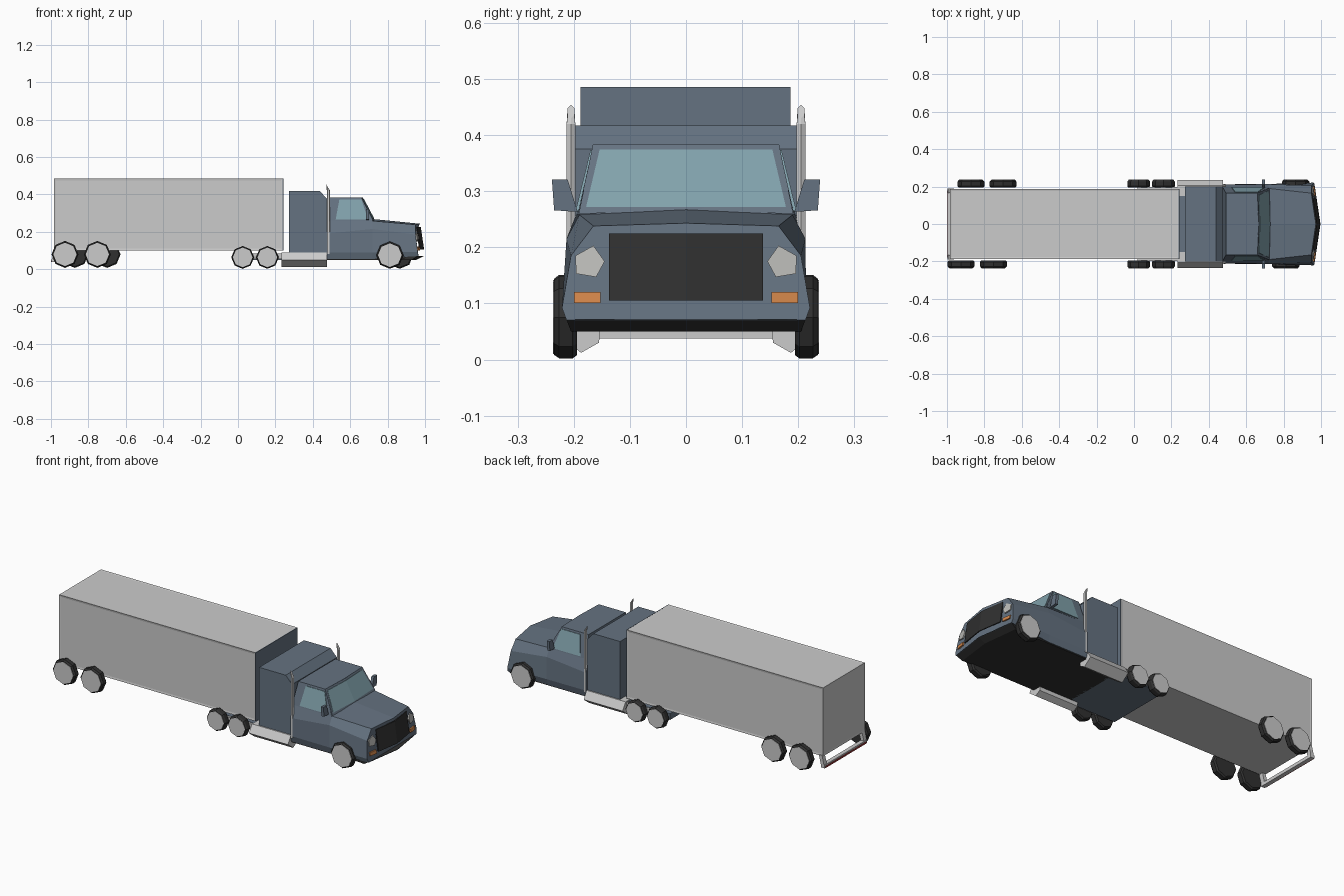
import bpy, bmesh, math
from mathutils import Vector

if "Cube" in bpy.data.objects:
    bpy.data.objects.remove(bpy.data.objects["Cube"])


def material(name, r, g, b):
    m = bpy.data.materials.new(name)
    m.diffuse_color = (r, g, b, 1)
    m.use_nodes = True
    m.node_tree.nodes["Principled BSDF"].inputs["Base Color"].default_value = m.diffuse_color
    return m


BLUE = material("blue_paint", 0.13, 0.17, 0.22)
BLACK = material("black_rubber", 0.03, 0.03, 0.03)
GLASS = material("tinted_glass", 0.22, 0.36, 0.41)
ORANGE = material("amber", 0.65, 0.24, 0.07)
RED = material("red_lamp", 0.35, 0.04, 0.04)
LAMP = material("clear_lamp", 0.5, 0.5, 0.48)


def finish(bm, name, mat=None):
    bmesh.ops.remove_doubles(bm, verts=bm.verts, dist=1e-5)
    bmesh.ops.recalc_face_normals(bm, faces=bm.faces)
    me = bpy.data.meshes.new(name)
    bm.to_mesh(me)
    bm.free()
    ob = bpy.data.objects.new(name, me)
    bpy.context.collection.objects.link(ob)
    if mat:
        me.materials.append(mat)
    return ob


def loft(name, rings, mat=None):
    """Skin closed rings of equal length and cap both ends."""
    bm = bmesh.new()
    vr = [[bm.verts.new(p) for p in r] for r in rings]
    n = len(vr[0])
    for a, b in zip(vr, vr[1:]):
        for i in range(n):
            j = (i + 1) % n
            bm.faces.new((a[i], a[j], b[j], b[i]))
    bm.faces.new(vr[0])
    bm.faces.new(vr[-1])
    return finish(bm, name, mat)


def box(name, x, y, z, mat=None):
    ring = lambda h: [(x[0], y[0], h), (x[1], y[0], h), (x[1], y[1], h), (x[0], y[1], h)]
    return loft(name, [ring(z[0]), ring(z[1])], mat)


def panel(name, pts, offset, mat):
    off = Vector(offset)
    return loft(name, [[Vector(p) - off for p in pts], [Vector(p) + off for p in pts]], mat)


# Trailer with shallow recessed panels and a painted front wall
trailer = box("trailer_box", (-0.985, 0.24), (-0.188, 0.186), (0.10, 0.486))
bm = bmesh.new()
bm.from_mesh(trailer.data)
bmesh.ops.inset_individual(bm, faces=[f for f in bm.faces if f.normal.z > -0.5 and f.normal.x < 0.5],
                           thickness=0.015, depth=-0.002)
bm.to_mesh(trailer.data)
bm.free()
box("trailer_front_wall", (0.238, 0.242), (-0.188, 0.186), (0.10, 0.486), BLUE)

# Rear underride guard
box("rear_guard_bar", (-0.998, -0.975), (-0.19, 0.19), (0.037, 0.055))
box("rear_guard_red_strip", (-1.0, -0.996), (-0.18, 0.18), (0.037, 0.047), RED)
for s in (-1, 1):
    y = sorted((s * 0.165, s * 0.19))
    loft("rear_guard_post", [[(x0, y[0], z), (x0 + 0.02, y[0], z), (x0 + 0.02, y[1], z), (x0, y[1], z)]
                             for x0, z in ((-0.997, 0.045), (-0.982, 0.105))])


# Eight-sided wheels with hub discs
def wheel(name, x, s, z, r):
    def ring(rad, y):
        return [(x + rad * math.sin(i * math.pi / 4), s * y, z + rad * math.cos(i * math.pi / 4))
                for i in range(8)]
    loft(name + "_tyre", [ring(r * 0.9, 0.194), ring(r, 0.202), ring(r, 0.226), ring(r * 0.9, 0.235)], BLACK)
    loft(name + "_hub", [ring(r * 0.87, 0.228), ring(r * 0.87, 0.237)])


for s, xs in ((-1, (-0.925, -0.752)), (1, (-0.872, -0.70))):
    for x in xs:
        wheel("trailer_wheel", x, s, 0.079, 0.072)
for s, x in ((-1, 0.812), (1, 0.864)):
    wheel("steer_wheel", x, s, 0.075, 0.073)
    for xd in (0.025, 0.157):
        wheel("drive_wheel", xd, s, 0.063, 0.061)

# Chassis under the tractor
box("chassis_rear", (-0.03, 0.28), (-0.185, 0.185), (0.05, 0.085), BLUE)
box("underbody", (0.27, 0.93), (-0.2, 0.2), (0.05, 0.06), BLACK)


# Planar, V-shaped nose surface
def nose(y, z, off=0.0):
    return (0.972 + (0.243 - z) / 0.173 * 0.025 - 0.15 * abs(y) + off, y, z)


def sym(half):
    """Half outline from centre bottom to centre top, mirrored into a ring."""
    return half + [(x, -y, z) for x, y, z in half[-2:0:-1]]


# Lower cab and hood lofted from rear to nose
rear = [(0.475, 0, 0.055), (0.475, 0.203, 0.055), (0.475, 0.212, 0.09), (0.475, 0.211, 0.19),
        (0.475, 0.195, 0.26), (0.475, 0, 0.262)]
cowl = [(0.72, 0, 0.055), (0.72, 0.203, 0.055), (0.72, 0.214, 0.09), (0.72, 0.213, 0.215),
        (0.72, 0.190, 0.258), (0.73, 0, 0.267)]
front = [nose(*p) for p in ((0, 0.07), (0.213, 0.07), (0.221, 0.092), (0.205, 0.185), (0.165, 0.238), (0, 0.243))]
loft("cab_body_and_hood", [sym(rear), sym(cowl), sym(front)], BLUE)

# Dark chin below the nose
chin_top = [nose(y, 0.071, -0.002) for y in (-0.213, 0, 0.213)] + [(0.9, 0.205, 0.071), (0.9, -0.205, 0.071)]
chin_low = [(0.93, -0.205, 0.05), (0.955, 0, 0.05), (0.93, 0.205, 0.05), (0.88, 0.2, 0.05), (0.88, -0.2, 0.05)]
loft("front_chin", [chin_low, chin_top], BLACK)

# Upper cab
loft("cab_greenhouse", [
    [(0.475, -0.195, 0.258), (0.72, -0.193, 0.258), (0.73, 0, 0.265), (0.72, 0.193, 0.258), (0.475, 0.195, 0.258)],
    [(0.492, -0.165, 0.384), (0.66, -0.165, 0.384), (0.666, 0, 0.384), (0.66, 0.165, 0.384), (0.492, 0.165, 0.384)],
], BLUE)


# Windscreen in two panes and the dark pillar frame behind it
def screen(y, z, off=0.0):
    return (0.729 - (z - 0.262) * 0.525 - abs(y) * 0.045 + off, y, z)


for s in (-1, 1):
    panel("windscreen_frame", [screen(0, 0.264), screen(s * 0.191, 0.260), screen(s * 0.166, 0.383), screen(0, 0.383)],
          (0.002, 0, 0), BLUE)
    panel("windscreen", [screen(0, 0.272), screen(s * 0.178, 0.272), screen(s * 0.154, 0.374), screen(0, 0.374)],
          (0.004, 0, 0), GLASS)

# Sleeper compartment with sloped roof front
sleeper = [(0.272, 0.055), (0.477, 0.055), (0.477, 0.375), (0.438, 0.417), (0.272, 0.417)]
loft("sleeper", [[(x, y, z) for x, z in sleeper] for y in (-0.2, 0.2)], BLUE)

# Grille bent along the nose, with lamps
for s in (-1, 1):
    panel("grille", [nose(0, 0.105), nose(s * 0.137, 0.105), nose(s * 0.137, 0.225), nose(0, 0.225)],
          (0.003, 0, 0), BLACK)
    lamp = ((0.197, 0.185), (0.165, 0.203), (0.145, 0.175), (0.16, 0.147), (0.196, 0.153))
    panel("headlight", [nose(s * y, z) for y, z in lamp], (0.004, 0, 0), LAMP)
    signal = ((0.152, 0.101), (0.2, 0.101), (0.2, 0.12), (0.152, 0.12))
    panel("turn_signal", [nose(s * y, z) for y, z in signal], (0.004, 0, 0), ORANGE)

# Paired side parts: door windows, mirrors, stacks, tanks, frame rails
for s in (-1, 1):
    window = ((0.522, 0.265), (0.695, 0.265), (0.66, 0.373), (0.542, 0.373))
    panel("side_window", [(x, s * (0.195 - (z - 0.26) * 0.245), z) for x, z in window], (0, 0.003, 0), GLASS)

    mirror = ((0.193, 0.263), (0.235, 0.266), (0.239, 0.321), (0.211, 0.321))
    panel("side_mirror", [(0.693, s * y, z) for y, z in mirror], (0.008, 0, 0), BLUE)

    def pipe(cx, cz, tilt=0.0, r=0.009):
        return [(cx + r * math.cos(a * math.pi / 3), s * 0.205 + r * math.sin(a * math.pi / 3),
                 cz + tilt * math.cos(a * math.pi / 3)) for a in range(6)]
    loft("exhaust_stack", [pipe(0.484, 0.08), pipe(0.484, 0.42), pipe(0.478, 0.442, -0.012, 0.007)])

    tank = ((0.15, 0.09), (0.207, 0.09), (0.234, 0.048), (0.187, 0.012), (0.155, 0.03))
    loft("fuel_tank_step", [[(x, s * y, z) for y, z in tank] for x in (0.232, 0.475)])

    y = sorted((s * 0.18, s * 0.198))
    box("frame_rail", (0.02, 0.24), y, (0.055, 0.083))
